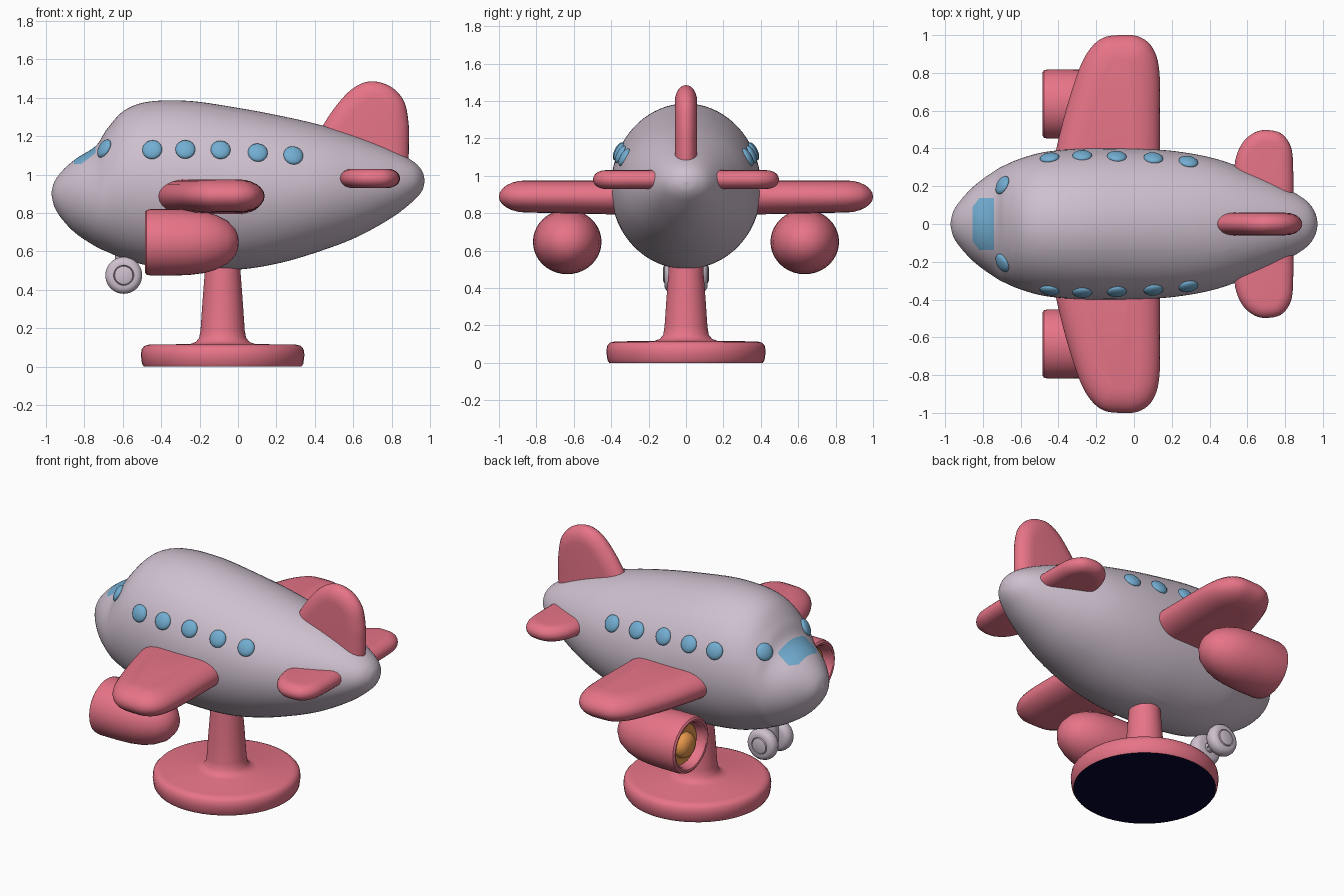
import bpy, bmesh, math
from mathutils import Vector
from mathutils.bvhtree import BVHTree

cube = bpy.data.objects.get("Cube")
if cube:
    bpy.data.objects.remove(cube, do_unlink=True)


def material(name, rgb):
    m = bpy.data.materials.new(name)
    m.use_nodes = True
    m.diffuse_color = (*rgb, 1)
    m.node_tree.nodes["Principled BSDF"].inputs["Base Color"].default_value = (*rgb, 1)
    return m


GREY = material("lilac grey", (0.62, 0.53, 0.62))
RED = material("rose red", (0.80, 0.175, 0.245))
BLUE = material("window blue", (0.17, 0.42, 0.64))
ORANGE = material("fan orange", (0.80, 0.31, 0.07))
NAVY = material("dark navy", (0.002, 0.0015, 0.03))


def smooth_path(points, steps, closed):
    """Catmull-Rom curve through points of any dimension."""
    pts = [Vector(p) for p in points]
    n = len(pts)
    pick = (lambda i: pts[i % n]) if closed else (lambda i: pts[min(max(i, 0), n - 1)])
    out = []
    for i in range(n if closed else n - 1):
        a, b, c, d = (pick(i + k) for k in (-1, 0, 1, 2))
        for s in range(steps):
            t = s / steps
            out.append(b + (c - a) * (t / 2) + (a * 2 - b * 5 + c * 4 - d) * (t * t / 2)
                       + (b * 3 - a - c * 3 + d) * (t ** 3 / 2))
    return out if closed else out + [pts[-1]]


def skin(name, rings, mats, rule=None, angle=40, cuts=()):
    """Skin closed rings, cap both ends, cut along planes; rule picks a material index."""
    bm = bmesh.new()
    loops = [[bm.verts.new(p) for p in ring] for ring in rings]
    for a, b in zip(loops, loops[1:]):
        for i in range(len(a)):
            j = (i + 1) % len(a)
            bm.faces.new((a[i], a[j], b[j], b[i]))
    bm.faces.new(loops[0])
    bm.faces.new(loops[-1])
    bmesh.ops.recalc_face_normals(bm, faces=bm.faces[:])
    for point, normal in cuts:
        bmesh.ops.bisect_plane(bm, geom=bm.verts[:] + bm.edges[:] + bm.faces[:],
                               plane_co=point, plane_no=normal)
    bm.normal_update()
    if rule:
        for f in bm.faces:
            f.material_index = rule(f)
    mesh = bpy.data.meshes.new(name)
    bm.to_mesh(mesh)
    bm.free()
    ob = bpy.data.objects.new(name, mesh)
    bpy.context.collection.objects.link(ob)
    for m in mats:
        mesh.materials.append(m)
    bpy.ops.object.select_all(action='DESELECT')
    ob.select_set(True)
    bpy.context.view_layer.objects.active = ob
    bpy.ops.object.shade_smooth_by_angle(angle=math.radians(angle))
    return ob


def lathe(name, profile, loc, axis, mats, rule=None, sides=40, widen=1.0):
    """Turn (radius, height) points around an axis."""
    q = Vector(axis).to_track_quat('Z', 'Y')
    turn = [2 * math.pi * i / sides for i in range(sides)]
    rings = [[Vector(loc) + q @ Vector((widen * r * math.cos(a), r * math.sin(a), h)) for a in turn]
             for r, h in profile]
    return skin(name, rings, mats, rule)


def cushion(name, outline, half, inset, place):
    """Rounded slab from a 2D outline; place maps (u, v, height) to 3D."""
    pts = smooth_path(outline, 8, True)
    n = len(pts)
    area = sum(pts[i - 1].x * pts[i].y - pts[i].x * pts[i - 1].y for i in range(n))
    inward = []
    for i in range(n):
        d = (pts[(i + 1) % n] - pts[i - 1]).normalized()
        inward.append(Vector((-d.y, d.x)) * (1 if area > 0 else -1))
    rings = []
    for k in range(-6, 7):
        t = k / 6 * math.pi / 2
        rings.append([place(*(p + w * inset * (1 - math.cos(t))), half * math.sin(t))
                      for p, w in zip(pts, inward)])
    return skin(name, rings, [RED])


# Fuselage: (x, bottom z, top z, half width), nose toward -x
stations = [(-0.972, 0.90, 0.905, 0.004), (-0.955, 0.83, 0.965, 0.07), (-0.91, 0.76, 1.025, 0.135),
            (-0.84, 0.69, 1.085, 0.207), (-0.74, 0.625, 1.15, 0.28), (-0.68, 0.597, 1.24, 0.313),
            (-0.59, 0.56, 1.335, 0.35), (-0.46, 0.525, 1.38, 0.383), (-0.25, 0.505, 1.383, 0.40),
            (0.0, 0.505, 1.347, 0.40), (0.22, 0.54, 1.306, 0.385), (0.43, 0.602, 1.258, 0.346),
            (0.62, 0.675, 1.20, 0.277), (0.80, 0.775, 1.13, 0.193), (0.91, 0.86, 1.07, 0.125),
            (0.958, 0.915, 1.02, 0.062), (0.972, 0.965, 0.97, 0.004)]

# Windshield border: planes facing outward
border = [(Vector((-0.855, 0, 0)), Vector((-1, 0, 0))), (Vector((-0.742, 0, 0)), Vector((1, 0, 0)))]
for side in (1, -1):
    border.append((Vector((0, 0.138 * side, 0)), Vector((0, side, 0))))
    border.append((Vector((-0.855, 0.09 * side, 0)), Vector((-0.8, 0.6 * side, 0))))


def section(s, sides=72):
    x, low, high, w = s
    return [(x, w * math.cos(a), (low + high) / 2 + (high - low) / 2 * math.sin(a))
            for a in (2 * math.pi * i / sides for i in range(sides))]


def windshield(f):
    c = f.calc_center_median()
    return int(c.z > 0.95 and all((c - p).dot(n) < 0 for p, n in border))


fuselage = skin("fuselage", [section(s) for s in smooth_path(stations, 8, False)],
                [GREY, BLUE], windshield, 60, border)

# Windows: flattened domes seated on the fuselage skin
bm = bmesh.new()
bm.from_mesh(fuselage.data)
tree = BVHTree.FromBMesh(bm)
bm.free()
dome = [(0.052 * math.cos(t), 0.022 * math.sin(t))
        for t in (math.radians(a) for a in range(-88, 89, 16))]
spots = [(-0.448, 0.36, 1.133), (-0.274, 0.37, 1.135), (-0.09, 0.37, 1.135),
         (0.104, 0.36, 1.12), (0.29, 0.34, 1.105), (-0.705, 0.21, 1.14)]
for side, word in ((1, "back"), (-1, "front")):
    for i, (x, y, z) in enumerate(spots):
        where, normal, _, _ = tree.find_nearest(Vector((x, side * y, z)))
        label = "cockpit_window" if x < -0.6 else f"cabin_window_{i + 1}"
        lathe(f"{word}_{label}", dome, where, normal, [BLUE], sides=24)

# Wings, tailplanes and engines on both sides
wing = [(-0.43, 0.0), (-0.425, 0.30), (-0.38, 0.53), (-0.305, 0.78), (-0.245, 0.91), (-0.165, 0.985),
        (-0.06, 1.0), (0.03, 0.99), (0.10, 0.93), (0.135, 0.80), (0.138, 0.50), (0.136, 0.25),
        (0.136, 0.0)]
tail = [(0.54, 0.05), (0.53, 0.18), (0.535, 0.33), (0.575, 0.43), (0.64, 0.485), (0.71, 0.497),
        (0.785, 0.475), (0.833, 0.40), (0.843, 0.28), (0.843, 0.16), (0.835, 0.05)]
nacelle = [(0.02, 0.085), (0.128, 0.085), (0.133, 0.02), (0.145, 0.003), (0.157, 0.0), (0.168, 0.008),
           (0.173, 0.03), (0.173, 0.15), (0.17, 0.23), (0.16, 0.31), (0.142, 0.37), (0.112, 0.43),
           (0.07, 0.47), (0.035, 0.485), (0.004, 0.489)]
fan = [(0.126, 0.08), (0.126, 0.06), (0.078, 0.056), (0.074, 0.035), (0.06, 0.015), (0.035, 0.003),
       (0.004, 0.0)]
for side, word in ((1, "back"), (-1, "front")):
    cushion(f"{word}_wing", wing, 0.087, 0.14,
            lambda u, v, h: (u, side * v, 0.888 + h * (1.18 - 0.25 * v if h < 0 else 1)))
    cushion(f"{word}_tailplane", tail, 0.05, 0.065,
            lambda u, v, h: (u, side * v, 0.98 + h))
    hub = Vector((-0.485, side * 0.635, 0.647))
    lathe(f"{word}_engine", nacelle, hub, (1, 0, 0), [RED], widen=1.06)
    lathe(f"{word}_engine_fan", fan, hub - Vector((0, 0, 0.01)), (1, 0, 0), [ORANGE], widen=1.06)

# Tail fin
fin = [(0.38, 1.0), (0.41, 1.18), (0.47, 1.30), (0.56, 1.415), (0.635, 1.47), (0.71, 1.485),
       (0.80, 1.455), (0.865, 1.38), (0.888, 1.27), (0.89, 1.16), (0.887, 1.07), (0.875, 0.99)]
cushion("tail_fin", fin, 0.06, 0.09, lambda u, v, h: (u, h, v))

# Nose gear: strut, axle and two wheels with raised hubs
lathe("gear_strut", [(0.04, 0), (0.04, 0.2)], (-0.6, 0, 0.46), (0, 0, 1), [GREY], sides=20)
lathe("gear_axle", [(0.03, -0.08), (0.03, 0.08)], (-0.595, 0, 0.475), (0, 1, 0), [GREY], sides=20)
tyre = [(0.03, 0.035), (0.07, 0.035), (0.088, 0.045), (0.096, 0.065), (0.096, 0.085), (0.088, 0.105),
        (0.07, 0.115), (0.053, 0.115), (0.05, 0.108), (0.047, 0.118), (0.035, 0.122), (0.004, 0.123)]
for side, word in ((1, "back"), (-1, "front")):
    lathe(f"{word}_nose_wheel", tyre, (-0.595, 0, 0.475), (0, side, 0), [GREY])

# Display stand with a dark underside
stand = [(0.41, 0.0), (0.42, 0.015), (0.426, 0.06), (0.422, 0.09), (0.407, 0.108), (0.38, 0.115),
         (0.17, 0.117), (0.14, 0.128), (0.122, 0.15), (0.115, 0.19), (0.104, 0.35), (0.094, 0.48),
         (0.09, 0.56)]
lathe("display_stand", stand, (-0.08, 0, 0), (0, 0, 1), [RED, NAVY],
      lambda f: int(f.normal.z < -0.9), 48)
